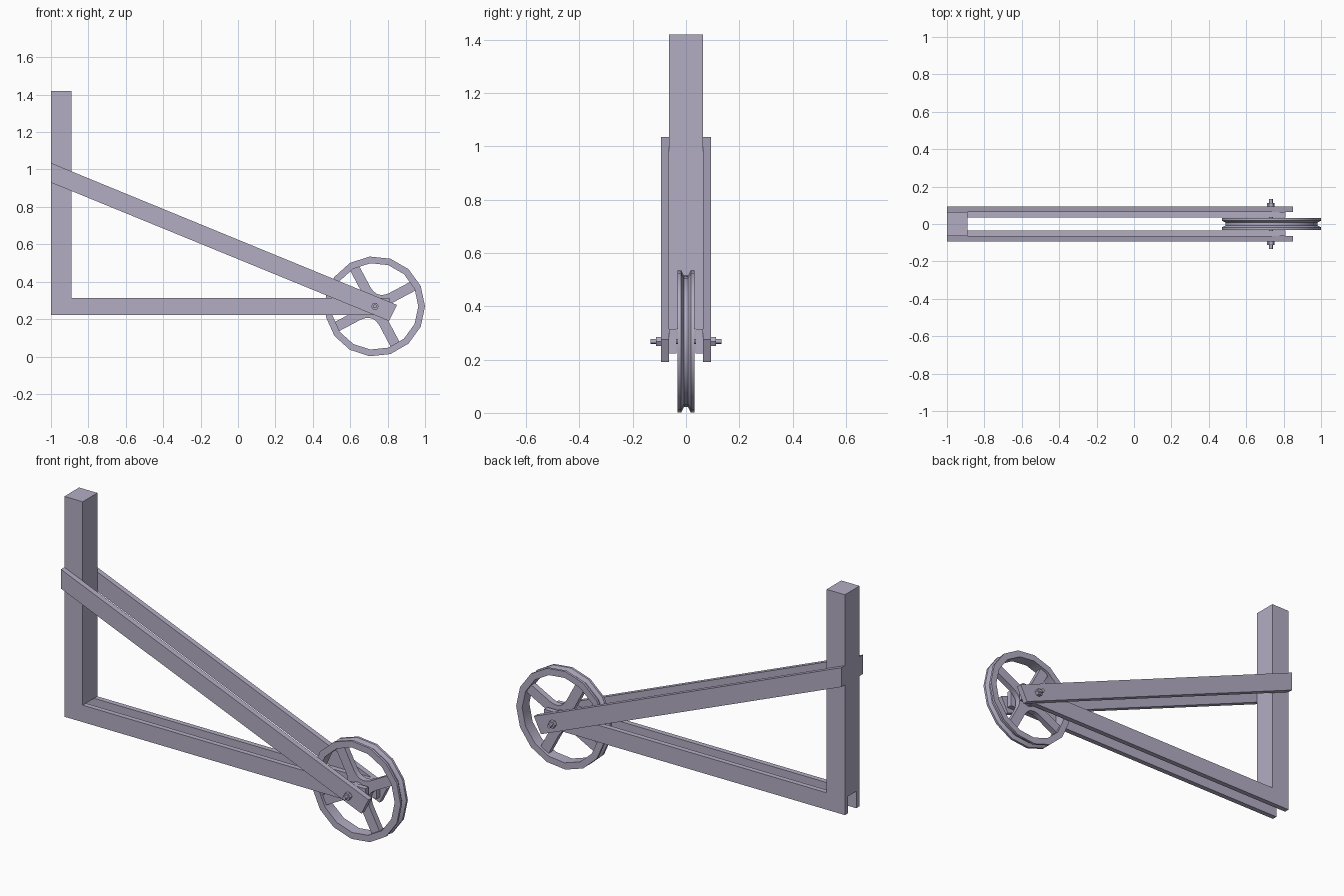
import bpy, bmesh, math
from math import cos, sin, radians

if "Cube" in bpy.data.objects:
    bpy.data.objects.remove(bpy.data.objects["Cube"])

mat = bpy.data.materials.new("lavender grey")
mat.diffuse_color = (0.45, 0.42, 0.55, 1)
mat.use_nodes = True
mat.node_tree.nodes["Principled BSDF"].inputs["Base Color"].default_value = mat.diffuse_color

WX, WZ, R = 0.732, 0.268, 0.268   # wheel centre and radius
POST_W, POST_D = 0.11, 0.063      # post width and half depth


def finish(bm, name, smooth=False):
    bmesh.ops.recalc_face_normals(bm, faces=bm.faces)
    me = bpy.data.meshes.new(name)
    bm.to_mesh(me)
    bm.free()
    me.materials.append(mat)
    ob = bpy.data.objects.new(name, me)
    bpy.context.collection.objects.link(ob)
    if smooth:
        bpy.ops.object.select_all(action='DESELECT')
        ob.select_set(True)
        bpy.context.view_layer.objects.active = ob
        bpy.ops.object.shade_smooth_by_angle(angle=radians(30))
    return ob


def plate(name, outline, y0, y1, smooth=False):
    """Extrude an x-z outline between two depths."""
    bm = bmesh.new()
    a = [bm.verts.new((x, y0, z)) for x, z in outline]
    b = [bm.verts.new((x, y1, z)) for x, z in outline]
    n = len(a)
    bm.faces.new(a)
    bm.faces.new(b[::-1])
    for i in range(n):
        j = (i + 1) % n
        bm.faces.new((a[i], a[j], b[j], b[i]))
    return finish(bm, name, smooth)


def ring(n, r, start=0):
    """Regular polygon around the axle."""
    return [(WX + r * cos(start + i * math.tau / n),
             WZ + r * sin(start + i * math.tau / n)) for i in range(n)]


def rect(x0, x1, z0, z1):
    return [(x0, z0), (x1, z0), (x1, z1), (x0, z1)]


# Upright post standing on the paired beams
plate("post", rect(-1, -1 + POST_W, 0.314, 1.42), -POST_D, POST_D)

# Paired beams, braces and nuts on both sides
for side, s in (("front", -1), ("back", 1)):
    plate(side + "_beam", rect(-1, 0.81, 0.222, 0.314), s * 0.035, s * POST_D)
    plate(side + "_brace",
          [(-1, 0.93), (0.807, 0.19), (0.85, 0.276), (-1, 1.035)],
          s * 0.0635, s * 0.093)
    plate(side + "_nut", ring(6, 0.02), s * 0.093, s * 0.113)

# Axle bolt
plate("axle", ring(12, 0.01), -0.134, 0.134, True)

# Grooved wheel rim, swept from a closed cross-section
section = [(-0.031, 0.232), (-0.031, R), (-0.018, R), (-0.008, R - 0.02),
           (0.008, R - 0.02), (0.018, R), (0.031, R), (0.031, 0.232)]
bm = bmesh.new()
loops = [[bm.verts.new((x, y, z)) for x, z in ring(15, r)] for y, r in section]
for k, a in enumerate(loops):
    b = loops[(k + 1) % len(loops)]
    for i in range(15):
        j = (i + 1) % 15
        bm.faces.new((a[i], a[j], b[j], b[i]))
finish(bm, "wheel_rim", True)

# Hub and four flared spokes as one cross-shaped outline
outline = []
for k in range(4):
    t = radians(28 + 90 * k)
    half = [(0.055, 0.040), (0.075, 0.031), (0.10, 0.027), (0.236, 0.027)]
    pts = [(d, -w) for d, w in half] + [(d, w) for d, w in half[::-1]]
    outline += [(WX + d * cos(t) - w * sin(t), WZ + d * sin(t) + w * cos(t))
                for d, w in pts]
plate("spokes", outline, -0.016, 0.016, True)
plate("hub", ring(16, 0.045), -0.031, 0.031, True)
